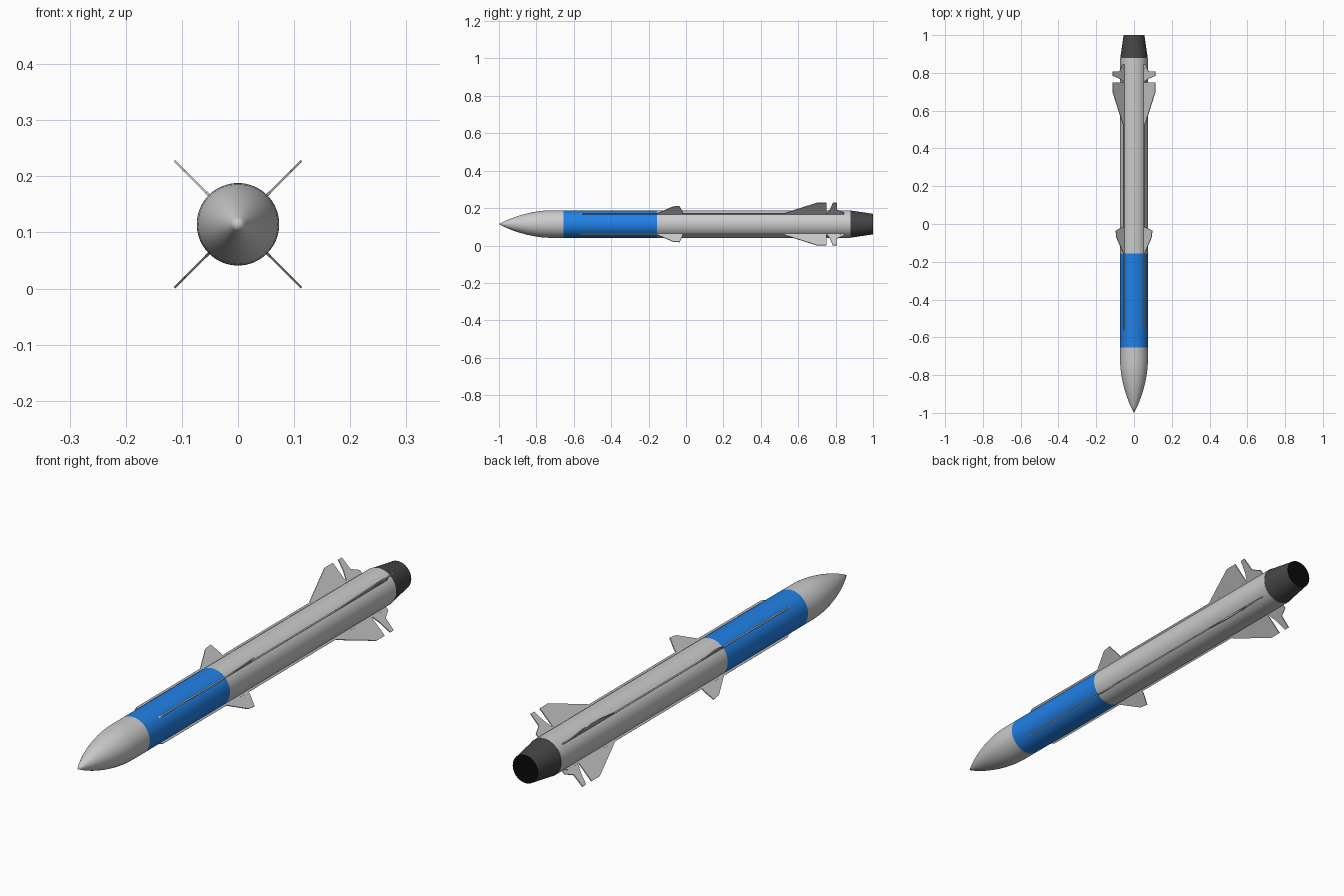
import bpy, bmesh, math
from mathutils import Vector

if "Cube" in bpy.data.objects:
    bpy.data.objects.remove(bpy.data.objects["Cube"])

R = 0.0735      # body radius
CZ = 0.1145     # height of the long axis
SEG = 64


def material(name, rgb):
    m = bpy.data.materials.new(name)
    m.diffuse_color = (*rgb, 1)
    m.use_nodes = True
    m.node_tree.nodes["Principled BSDF"].inputs["Base Color"].default_value = m.diffuse_color
    return m


def finish(bm, name, mats=()):
    bmesh.ops.recalc_face_normals(bm, faces=bm.faces)
    me = bpy.data.meshes.new(name)
    bm.to_mesh(me)
    bm.free()
    ob = bpy.data.objects.new(name, me)
    bpy.context.collection.objects.link(ob)
    for m in mats:
        me.materials.append(m)
    return ob


def lathe(name, profile, mats=()):
    """Spin (y, radius) points around the long axis, closing both ends."""
    bm = bmesh.new()
    rings = []
    for y, r in profile:
        n = SEG if r > 0 else 1
        rings.append([bm.verts.new((r * math.cos(math.tau * i / SEG), y,
                                    CZ + r * math.sin(math.tau * i / SEG))) for i in range(n)])
    for a, b in zip(rings, rings[1:]):
        for i in range(SEG):
            j = (i + 1) % SEG
            bm.faces.new([a[0], b[i], b[j]] if len(a) == 1 else [a[i], b[i], b[j], a[j]])
    for ring in (rings[0], rings[-1]):
        if len(ring) > 1:
            bm.faces.new(ring)
    ob = finish(bm, name, mats)
    bpy.ops.object.select_all(action='DESELECT')
    bpy.context.view_layer.objects.active = ob
    ob.select_set(True)
    bpy.ops.object.shade_smooth_by_angle(angle=math.radians(30))
    return ob


def plates(name, outline, half):
    """Extrude a (y, radius) outline into a thin plate on each of the four diagonals."""
    bm = bmesh.new()
    for k in range(4):
        a = math.radians(45 + 90 * k)
        out = Vector((math.cos(a), 0, math.sin(a)))
        side = Vector((-math.sin(a), 0, math.cos(a))) * half
        base = Vector((0, 0, CZ))
        verts = [bm.verts.new(base + out * r + Vector((0, y, 0)) - side) for y, r in outline]
        face = bm.faces.new(verts)
        ext = bmesh.ops.extrude_face_region(bm, geom=[face], use_keep_orig=True)
        moved = [v for v in ext['geom'] if isinstance(v, bmesh.types.BMVert)]
        bmesh.ops.translate(bm, verts=moved, vec=side * 2)
    return finish(bm, name)


blue = material("blue_paint", (0.015, 0.22, 0.8))
dark = material("dark_metal", (0.06, 0.06, 0.06))
black = material("black", (0.003, 0.003, 0.003))

# Body sections
lathe("nose_cone", [(-1, 0), (-0.975, 0.013), (-0.95, 0.0245), (-0.92, 0.036), (-0.89, 0.046),
                    (-0.86, 0.0545), (-0.83, 0.0615), (-0.80, 0.067), (-0.77, 0.071),
                    (-0.74, 0.073), (-0.71, R), (-0.655, R)])
lathe("blue_section", [(-0.655, R), (-0.155, R)], [blue])
lathe("main_body", [(-0.155, R), (0.88, R)])

# Tapered nozzle with a black rear opening
nozzle = lathe("nozzle", [(0.88, 0.0725), (1.0, 0.055)], [dark, black])
for f in nozzle.data.polygons:
    if f.center.y > 0.99:
        f.material_index = 1

# Strakes and fins on the diagonals
plates("strakes", [(-0.58, 0.068), (-0.55, 0.081), (0.82, 0.081), (0.85, 0.068)], 0.0025)
plates("front_fins", [(-0.165, 0.068), (-0.155, 0.08), (-0.07, 0.132), (-0.035, 0.136),
                      (-0.018, 0.09), (-0.018, 0.068)], 0.002)
plates("rear_fins", [(0.52, 0.068), (0.53, 0.084), (0.70, 0.16), (0.75, 0.16),
                     (0.75, 0.068)], 0.002)
plates("control_fins", [(0.757, 0.068), (0.757, 0.085), (0.772, 0.115), (0.785, 0.16),
                        (0.806, 0.16), (0.808, 0.108), (0.845, 0.088), (0.845, 0.068)], 0.002)
